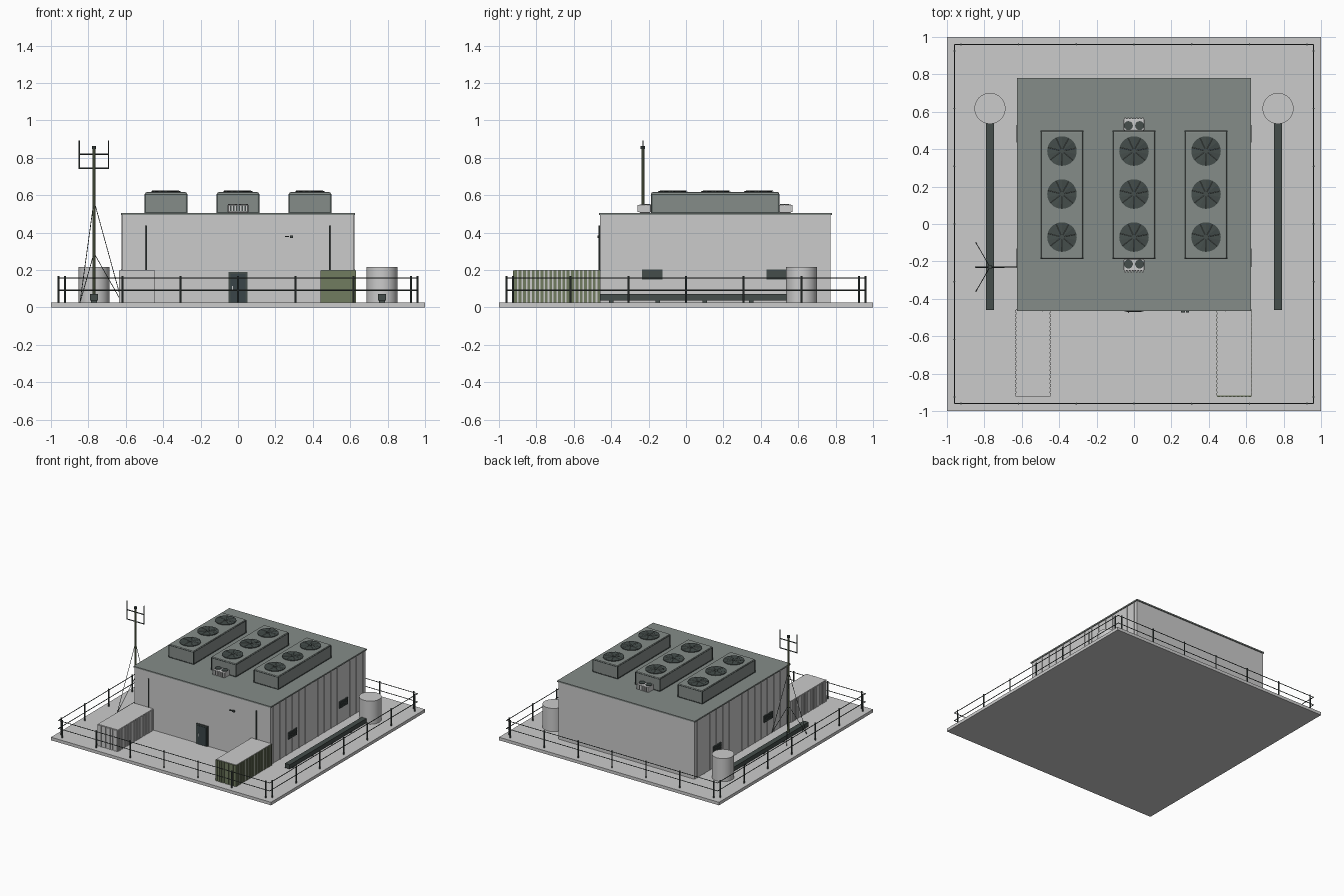
import bpy, bmesh, math
from mathutils import Vector, Matrix

if "Cube" in bpy.data.objects:
    bpy.data.objects.remove(bpy.data.objects["Cube"])


def material(name, r, g, b):
    m = bpy.data.materials.new(name)
    m.diffuse_color = (r, g, b, 1)
    m.use_nodes = True
    m.node_tree.nodes["Principled BSDF"].inputs["Base Color"].default_value = m.diffuse_color
    return m


LIGHT = material("light grey", 0.60, 0.60, 0.60)
ROOF = material("grey green", 0.235, 0.265, 0.25)
DARK = material("dark grey", 0.058, 0.074, 0.070)
GREEN = material("olive green", 0.165, 0.20, 0.115)
DOOR = material("door slate", 0.042, 0.060, 0.065)


class Part:
    """Collects boxes, rods and discs into one named object."""

    def __init__(self, name, mat):
        self.name, self.mat, self.bm = name, mat, bmesh.new()

    def box(self, x0, x1, y0, y1, z0, z1):
        m = Matrix.Translation(((x0 + x1) / 2, (y0 + y1) / 2, (z0 + z1) / 2)) @ Matrix.Diagonal(
            (abs(x1 - x0), abs(y1 - y0), abs(z1 - z0), 1))
        bmesh.ops.create_cube(self.bm, size=1, matrix=m)
        return self

    def rod(self, a, b, r, n=8):
        a, b = Vector(a), Vector(b)
        d = b - a
        m = Matrix.Translation((a + b) / 2) @ d.to_track_quat('Z', 'Y').to_matrix().to_4x4()
        bmesh.ops.create_cone(self.bm, cap_ends=True, segments=n, radius1=r, radius2=r,
                              depth=d.length, matrix=m)
        return self

    def done(self, bevel=0, smooth=False):
        me = bpy.data.meshes.new(self.name)
        self.bm.to_mesh(me)
        self.bm.free()
        me.materials.append(self.mat)
        ob = bpy.data.objects.new(self.name, me)
        bpy.context.collection.objects.link(ob)
        if bevel:
            mod = ob.modifiers.new("bevel", 'BEVEL')
            mod.width, mod.segments = bevel, 2
        if smooth:
            bpy.ops.object.select_all(action='DESELECT')
            ob.select_set(True)
            bpy.context.view_layer.objects.active = ob
            bpy.ops.object.shade_smooth_by_angle(angle=math.radians(35))
        return ob


G = 0.025  # top of the ground slab

# Ground slab, main hall and roof
Part("ground_slab", LIGHT).box(-1, 1, -1, 1, 0, G).done()
Part("hall_walls", LIGHT).box(-0.618, 0.618, -0.46, 0.773, G, 0.497).done()
Part("roof", ROOF).box(-0.625, 0.625, -0.466, 0.78, 0.495, 0.506).done()

# Vertical panel seams and dark vents on both side walls
seams = Part("wall_seams", LIGHT)
vents = Part("wall_vents", DARK)
for s in (-1, 1):
    for i in range(15):
        y = -0.425 + i * 0.083
        seams.box(s * 0.616, s * 0.622, y - 0.004, y + 0.004, G, 0.496)
    for y0, y1 in ((-0.235, -0.125), (0.43, 0.535)):
        vents.box(s * 0.616, s * 0.626, y0, y1, 0.148, 0.203)
        for k in range(4):
            z = 0.158 + k * 0.012
            vents.box(s * 0.62, s * 0.629, y0 + 0.006, y1 - 0.006, z, z + 0.005)
seams.done()
vents.done()

# Front door, downpipes and wall lamp
Part("door_frame", DARK).box(-0.052, 0.052, -0.468, -0.458, G, 0.19).done()
Part("door_leaf", DOOR).box(-0.04, 0.04, -0.471, -0.46, G, 0.178).done()
Part("door_handle", LIGHT).box(-0.032, -0.027, -0.475, -0.465, 0.09, 0.115).done()
pipes = Part("downpipes", DARK)
for s in (-1, 1):
    pipes.rod((s * 0.49, -0.463, G), (s * 0.49, -0.463, 0.437), 0.004)
pipes.done()
Part("wall_lamp", DARK).box(0.25, 0.272, -0.472, -0.459, 0.376, 0.381).box(
    0.278, 0.293, -0.472, -0.459, 0.372, 0.385).done()

# Three rooftop coolers, each with three fans
cases = Part("cooler_cases", ROOF)
trim = Part("cooler_trim", DARK)
rings = Part("fan_drums", DARK)
blades = Part("fan_blades", DARK)
spokes = Part("fan_spokes", ROOF)
for cx in (-0.385, 0, 0.385):
    cases.box(cx - 0.111, cx + 0.111, -0.186, 0.498, 0.503, 0.616)
    for sx in (-1, 1):
        for y in (-0.184, 0.496):
            trim.box(cx + sx * 0.107, cx + sx * 0.114, y - 0.004, y + 0.004, 0.505, 0.606)
        trim.box(cx + sx * 0.109, cx + sx * 0.114, -0.188, 0.5, 0.505, 0.511)
        trim.box(cx + sx * 0.109, cx + sx * 0.1125, -0.187, 0.499, 0.602, 0.607)
    for y in (-0.186, 0.498):
        trim.box(cx - 0.113, cx + 0.113, y - 0.002, y + 0.002, 0.505, 0.511)
        trim.box(cx - 0.113, cx + 0.113, y - 0.002, y + 0.002, 0.602, 0.607)
    for fy in (-0.07, 0.16, 0.39):
        rings.rod((cx, fy, 0.608), (cx, fy, 0.621), 0.079, 32)
        rings.rod((cx, fy, 0.62), (cx, fy, 0.626), 0.014, 16)
        for k in range(7):
            a = k * math.tau / 7 + 0.2
            u = Vector((math.cos(a), math.sin(a), 0))
            c = Vector((cx, fy, 0.6215))
            spokes.rod(c + u * 0.012, c + u * 0.076, 0.0013, 4)
            v = Vector((-u.y, u.x, 0))
            quad = [c + u * 0.014, c + u * 0.074, c + u * 0.068 + v * 0.035 + Vector((0, 0, 0.003)),
                    c + u * 0.014 + v * 0.008 + Vector((0, 0, 0.003))]
            blades.bm.faces.new([blades.bm.verts.new(p) for p in quad])
cases.done(bevel=0.008)
trim.done()
rings.done(smooth=True)
blades.done()
spokes.done()

# Two small condensers either side of the middle cooler
small = Part("condenser_boxes", LIGHT)
grille = Part("condenser_grilles", DARK)
fins = Part("condenser_fins", LIGHT)
for s in (-1, 1):
    def Y(d):
        return 0.156 + s * d
    small.box(-0.055, 0.055, Y(0.344), Y(0.406), 0.506, 0.55)
    grille.box(-0.05, 0.05, Y(0.40), Y(0.408), 0.512, 0.545)
    for k in range(7):
        x = -0.048 + k * 0.016
        fins.box(x - 0.004, x + 0.004, Y(0.40), Y(0.414), 0.51, 0.548)
    for x in (-0.03, 0.03):
        grille.rod((x, Y(0.37), 0.545), (x, Y(0.37), 0.554), 0.024, 20)
small.done(bevel=0.004)
grille.done()
fins.done()

# Storage tanks and long dark ducts on both sides
tanks = Part("storage_tanks", LIGHT)
ducts = Part("side_ducts", DARK)
for s in (-1, 1):
    tanks.rod((s * 0.77, 0.618, G), (s * 0.77, 0.618, 0.215), 0.083, 32)
    ducts.box(s * 0.748, s * 0.792, -0.46, 0.56, 0.036, 0.071)
    for y in (-0.4, -0.15, 0.1, 0.35):
        ducts.box(s * 0.755, s * 0.785, y - 0.012, y + 0.012, G, 0.04)
tanks.done(smooth=True)
ducts.done()


# Ribbed containers in front of the hall
def container(name, x0, x1, rib_mat):
    y0, y1, top = -0.922, -0.455, 0.2
    Part(name + "_body", LIGHT).box(x0 + 0.004, x1 - 0.004, y0 + 0.004, y1, G, top).done()
    ribs = Part(name + "_ribs", rib_mat)
    n = 20
    step = (y1 - y0) / n
    for i in range(n):
        y = y0 + (i + 0.5) * step
        for xa, xb in ((x0, x0 + 0.008), (x1 - 0.008, x1)):
            ribs.box(xa, xb, y - 0.0075, y + 0.0075, G, top - 0.003)
    ribs.box(x0 + 0.002, x1 - 0.002, y0, y0 + 0.006, G, top - 0.003)
    for i in range(9):
        x = x0 + 0.012 + i * (x1 - x0 - 0.024) / 8
        ribs.box(x - 0.006, x + 0.006, y0 - 0.004, y0 + 0.002, G, top - 0.003)
    ribs.done()


container("left_container", -0.635, -0.445, LIGHT)
container("right_container", 0.441, 0.631, GREEN)

# Radio mast with crossbars, rods and guy wires
mx, my = -0.77, -0.23
Part("mast_pole", GREEN).rod((mx, my, G), (mx, my, 0.85), 0.009, 10).done(smooth=True)
Part("mast_cap", DARK).rod((mx, my, 0.848), (mx, my, 0.864), 0.012, 10).done()
aerial = Part("mast_aerial", DARK)
for z in (0.743, 0.82):
    aerial.rod((mx - 0.078, my, z), (mx + 0.078, my, z), 0.004)
for s in (-1, 1):
    aerial.rod((mx + s * 0.078, my, 0.74), (mx + s * 0.078, my, 0.892), 0.0035)
aerial.done()
wires = Part("guy_wires", DARK)
for k in range(3):
    a = k * math.tau / 3
    foot = (mx + 0.15 * math.cos(a), my + 0.15 * math.sin(a), G)
    for z in (0.29, 0.57):
        wires.rod((mx, my, z), foot, 0.002, 5)
wires.done()

# Perimeter fence: seven posts a side and two rails
posts = Part("fence_posts", DARK)
rails = Part("fence_rails", DARK)
F = 0.96
for s in (-1, 1):
    for i in range(7):
        t = -0.925 + i * 0.925 / 3
        posts.rod((t, s * F, G), (t, s * F, 0.168), 0.005)
        posts.rod((s * F, t, G), (s * F, t, 0.168), 0.005)
    for z in (0.092, 0.158):
        rails.rod((-F, s * F, z), (F, s * F, z), 0.003, 6)
        rails.rod((s * F, -F, z), (s * F, F, z), 0.003, 6)
posts.done()
rails.done()
